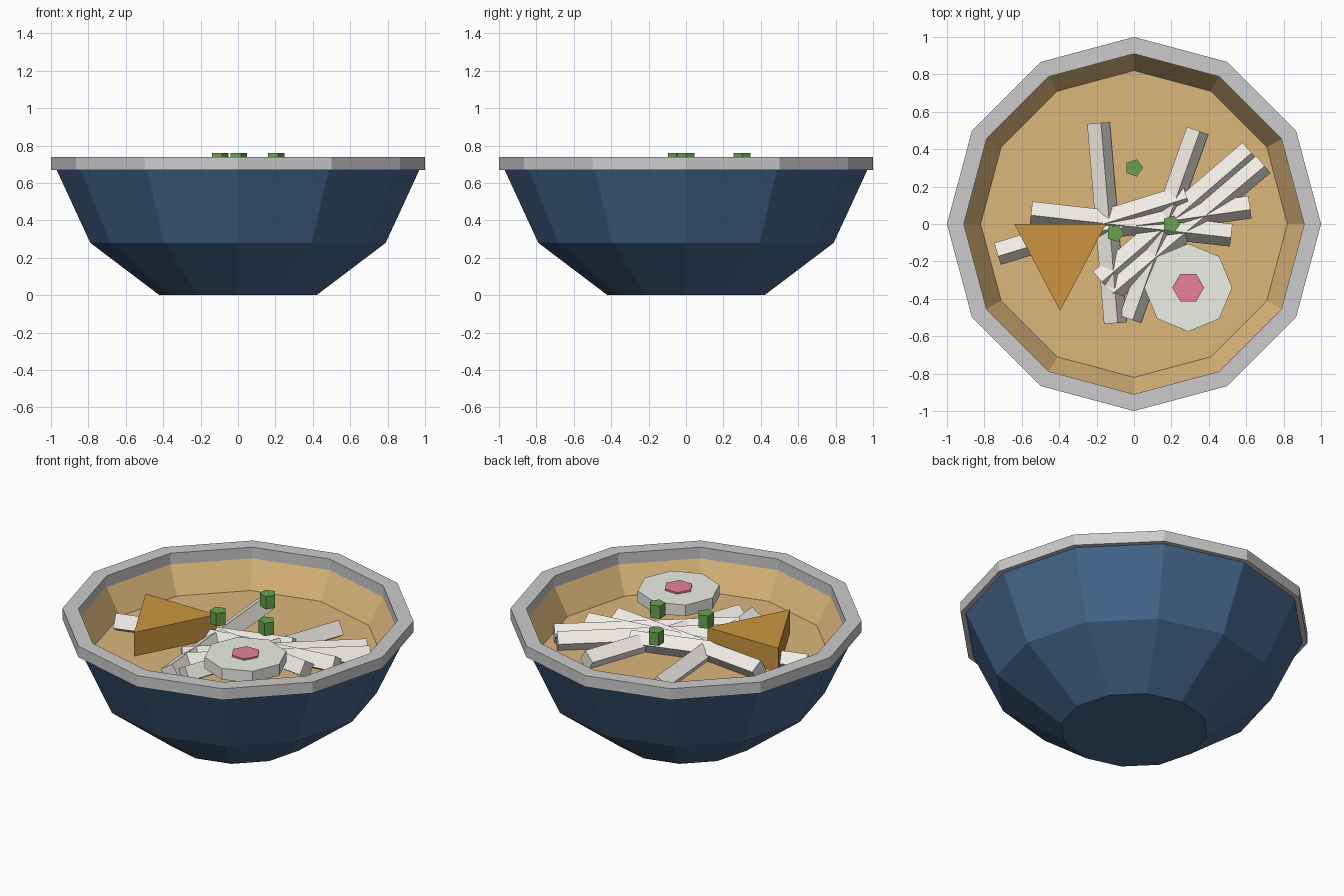
import bpy, math
from mathutils import Matrix, Vector

if "Cube" in bpy.data.objects:
    bpy.data.objects.remove(bpy.data.objects["Cube"])


def material(name, rgb):
    m = bpy.data.materials.new(name)
    m.diffuse_color = (*rgb, 1)
    m.use_nodes = True
    m.node_tree.nodes["Principled BSDF"].inputs["Base Color"].default_value = m.diffuse_color
    return m


def make_object(name, verts, faces, mat=None):
    me = bpy.data.meshes.new(name)
    me.from_pydata(verts, [], faces)
    if mat:
        me.materials.append(mat)
    ob = bpy.data.objects.new(name, me)
    bpy.context.collection.objects.link(ob)
    return ob


def lathe(name, profile, sides, mat=None, start=0.0, bottom=False, top=False, loop=False):
    """Spin an (r, z) profile into flat-sided faces, with optional end caps."""
    verts, faces = [], []
    for r, z in profile:
        for i in range(sides):
            a = start + math.tau * i / sides
            verts.append((r * math.cos(a), r * math.sin(a), z))
    n = len(profile)
    for k in range(n if loop else n - 1):
        p, q = k * sides, (k + 1) % n * sides
        for i in range(sides):
            j = (i + 1) % sides
            faces.append((p + i, p + j, q + j, q + i))
    if bottom:
        faces.append(tuple(reversed(range(sides))))
    if top:
        faces.append(tuple(range((n - 1) * sides, n * sides)))
    return make_object(name, verts, faces, mat)


def prism(name, loc, r, height, sides, mat, start=0.0):
    ob = lathe(name, [(r, 0), (r, height)], sides, mat, start, True, True)
    ob.location = loc
    return ob


blue = material("glaze", (0.058, 0.136, 0.26))
tan = material("broth", (0.72, 0.47, 0.195))
cream = material("noodle", (0.87, 0.85, 0.78))
orange = material("fried_tofu", (0.60, 0.30, 0.05))
white = material("fish_cake", (0.84, 0.86, 0.80))
pink = material("fish_cake_centre", (0.81, 0.216, 0.33))
green = material("scallion", (0.135, 0.36, 0.076))

# Bowl shell, rim band, and broth with the wall it wets
lathe("bowl", [(0.42, 0), (0.79, 0.28), (0.97, 0.67), (0.91, 0.67)], 12, blue, bottom=True)
lathe("rim", [(0.91, 0.67), (1, 0.67), (1, 0.74), (0.91, 0.74)], 12, loop=True)
lathe("broth", [(0.91, 0.67), (0.82, 0.51)], 12, tan, top=True)

# Noodles: square bars rolled about their length, (x, y) end to end
noodles = [
    ((-0.10, -0.53), (-0.19, 0.54)),
    ((-0.02, -0.51), (0.34, 0.50)),
    ((-0.18, -0.30), (0.62, 0.39)),
    ((-0.12, -0.36), (0.69, 0.32)),
    ((-0.44, -0.06), (0.62, 0.09)),
    ((-0.55, 0.06), (0.52, -0.06)),
    ((-0.73, -0.16), (0.28, 0.15)),
]
h = 0.044
for i, (a, b) in enumerate(noodles):
    a, b = Vector(a), Vector(b)
    d, mid = b - a, (a + b) / 2
    L = d.length / 2
    square = [(-h, -h), (h, -h), (h, h), (-h, h)]
    verts = [(x, y, z) for x in (-L, L) for y, z in square]
    faces = [(3, 2, 1, 0), (4, 5, 6, 7)] + [(k, (k + 1) % 4, (k + 1) % 4 + 4, k + 4) for k in range(4)]
    ob = make_object(f"noodle_{i + 1}", verts, faces, cream)
    ob.matrix_world = (Matrix.Translation((mid.x, mid.y, 0.548 + 0.002 * i))
                       @ Matrix.Rotation(math.atan2(d.y, d.x), 4, 'Z')
                       @ Matrix.Rotation(math.radians(-33), 4, 'X'))

# Fried tofu triangle
tofu = prism("tofu_triangle", (-0.395, -0.155, 0.55), 0.283, 0.15, 3, orange, -math.pi / 2)
tofu.scale.y = 1.095

# Fish cake slice with a pink centre
prism("fish_cake", (0.29, -0.34, 0.63), 0.235, 0.07, 8, white)
prism("fish_cake_centre", (0.29, -0.34, 0.69), 0.085, 0.02, 6, pink)

# Scallion pieces
for i, (x, y) in enumerate([(0.2, 0), (0, 0.3), (-0.1, -0.05)]):
    prism(f"scallion_{i + 1}", (x, y, 0.68), 0.048, 0.08, 5, green)
